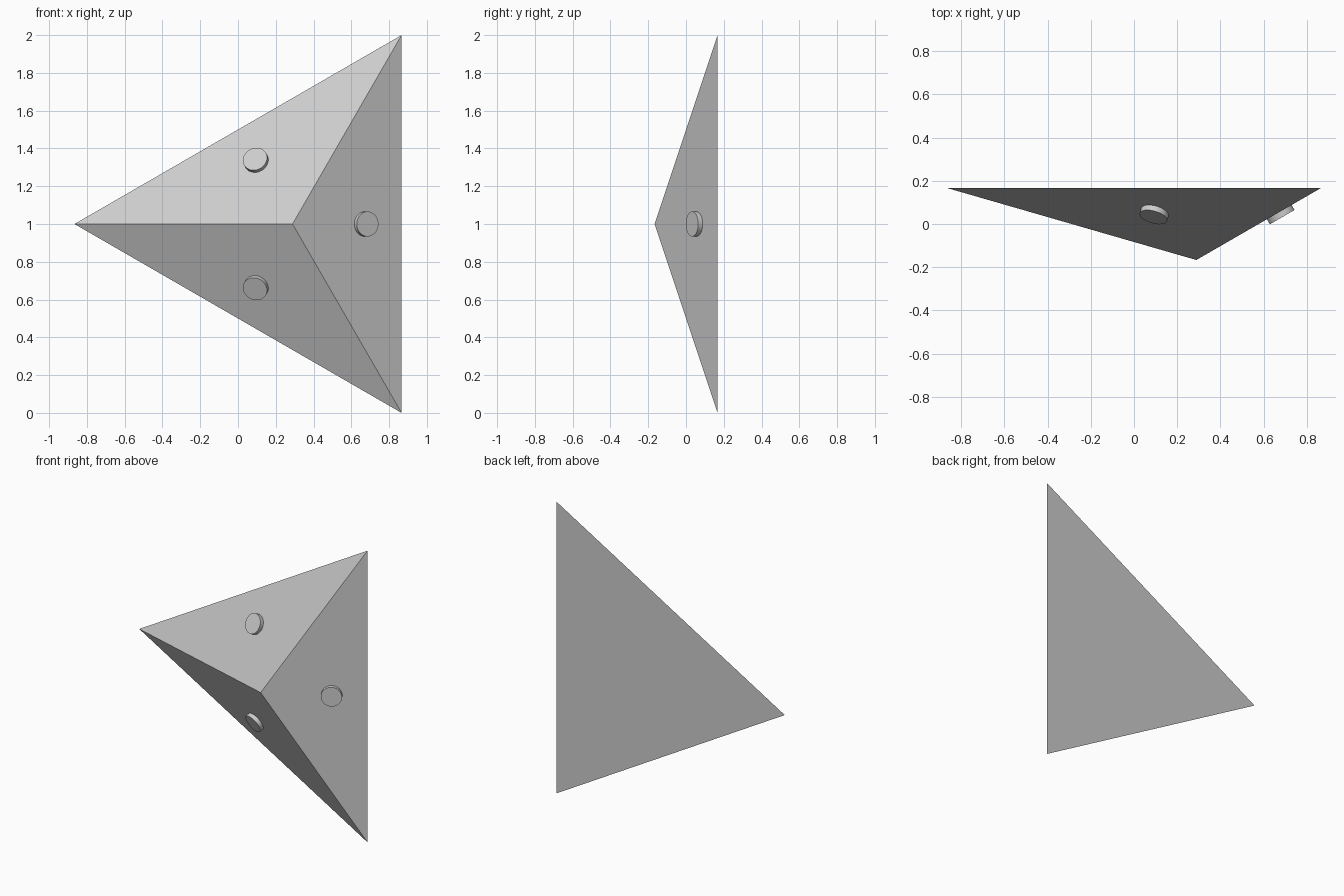
import bpy
import bmesh
from math import cos, sin, radians, sqrt
from mathutils import Vector

if "Cube" in bpy.data.objects:
    bpy.data.objects.remove(bpy.data.objects["Cube"], do_unlink=True)

HALF_DEPTH = 1 / 6
RADIUS = 2 / sqrt(3)
CENTRE = Vector((RADIUS / 4, 0, 1))

grey = bpy.data.materials.new("light grey")
grey.use_nodes = True
grey.diffuse_color = (0.6, 0.6, 0.6, 1)
grey.node_tree.nodes["Principled BSDF"].inputs["Base Color"].default_value = (0.6, 0.6, 0.6, 1)


def around(angle, radius, y):
    """Point at an angle about the front-to-back axis of the pyramid."""
    a = radians(angle)
    return CENTRE + Vector((radius * cos(a), y, radius * sin(a)))


# Shallow three-sided pyramid, apex towards the front
bm = bmesh.new()
apex = bm.verts.new(around(0, 0, -HALF_DEPTH))
base = [bm.verts.new(around(a, RADIUS, HALF_DEPTH)) for a in (60, 180, 300)]
bm.faces.new(base)
for i in range(3):
    bm.faces.new((base[i], base[(i + 1) % 3], apex))
bmesh.ops.recalc_face_normals(bm, faces=bm.faces)
mesh = bpy.data.meshes.new("pyramid_body")
bm.to_mesh(mesh)
bm.free()
mesh.materials.append(grey)
body = bpy.data.objects.new("pyramid_body", mesh)
bpy.context.collection.objects.link(body)

# Round stud standing square on each sloping face, partly sunk in
STUD_HEIGHT = 0.054
for name, angle in (("left_stud", 0), ("upper_stud", 120), ("lower_stud", 240)):
    a = radians(angle)
    normal = Vector((cos(a) / 2, -sqrt(3) / 2, sin(a) / 2))
    spot = around(angle, 0.384, -HALF_DEPTH + 0.384 / sqrt(3))
    bpy.ops.mesh.primitive_cylinder_add(
        vertices=48, radius=0.066, depth=STUD_HEIGHT, location=spot,
        rotation=normal.to_track_quat("Z", "Y").to_euler())
    stud = bpy.context.object
    stud.name = name
    stud.data.materials.append(grey)
    bpy.ops.object.shade_smooth_by_angle(angle=radians(30))
